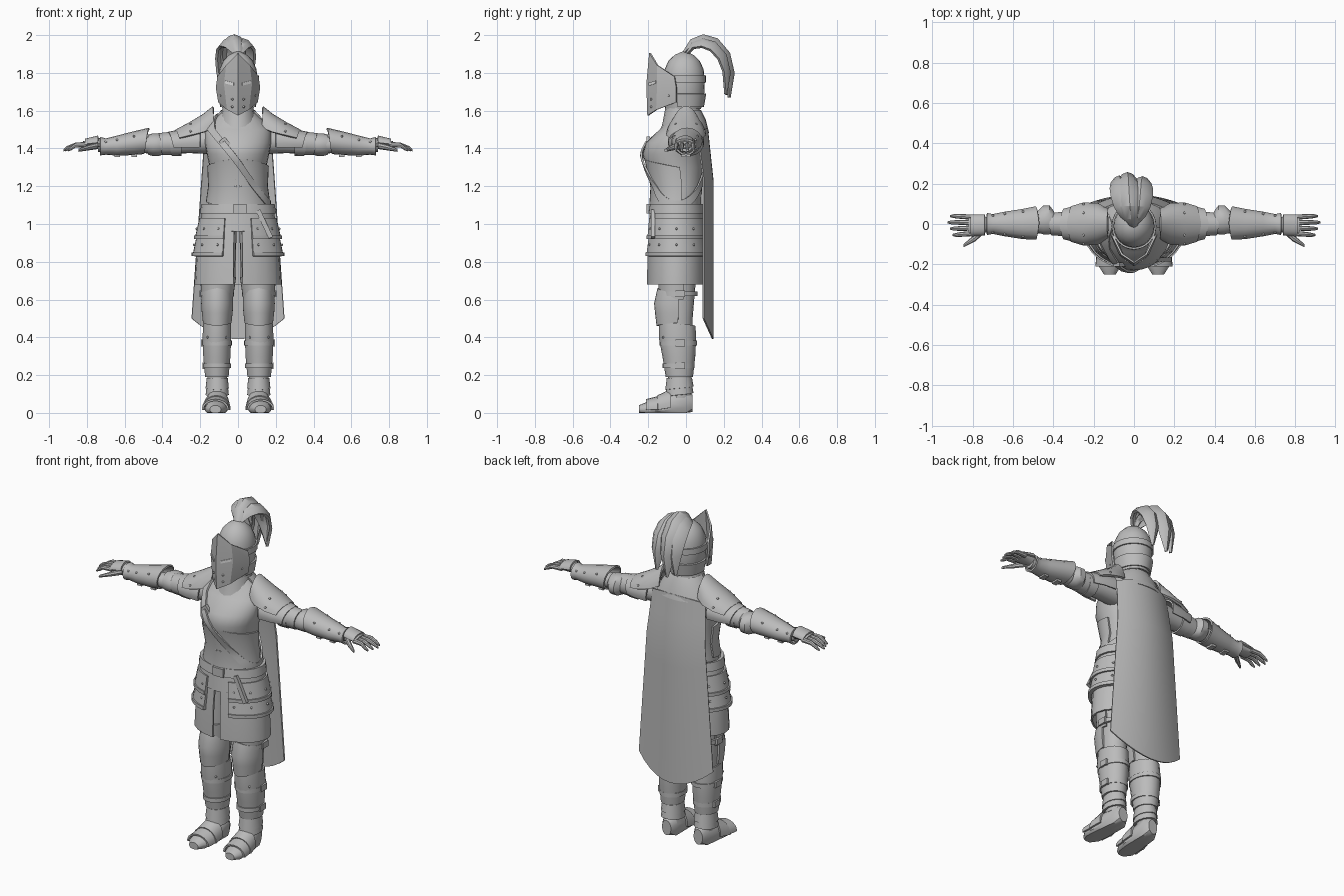
import bpy
import bmesh
from math import cos, sin, radians, sqrt
from mathutils import Matrix, Vector

cube = bpy.data.objects.get("Cube")
if cube:
    bpy.data.objects.remove(cube, do_unlink=True)


def make_material(name, value):
    mat = bpy.data.materials.new(name)
    mat.use_nodes = True
    colour = (value, value, value, 1)
    mat.diffuse_color = colour
    mat.node_tree.nodes["Principled BSDF"].inputs["Base Color"].default_value = colour
    return mat


steel = make_material("grey steel", .5)
pale = make_material("pale slit", .95)


def finish(name, bm, thick=0, mirror=False, mat=steel, angle=35):
    """Turn a bmesh into a shaded object, optionally mirrored and thickened."""
    bmesh.ops.recalc_face_normals(bm, faces=bm.faces)
    mesh = bpy.data.meshes.new(name)
    bm.to_mesh(mesh)
    bm.free()
    mesh.materials.append(mat)
    obj = bpy.data.objects.new(name, mesh)
    bpy.context.collection.objects.link(obj)
    bpy.ops.object.select_all(action='DESELECT')
    obj.select_set(True)
    bpy.context.view_layer.objects.active = obj
    if mirror:
        obj.modifiers.new("Mirror", 'MIRROR')
        bpy.ops.object.modifier_apply(modifier="Mirror")
    if thick:
        solid = obj.modifiers.new("Solidify", 'SOLIDIFY')
        solid.thickness = thick
        solid.offset = 0
        bpy.ops.object.modifier_apply(modifier="Solidify")
    bpy.ops.object.shade_smooth_by_angle(angle=radians(angle))
    return obj


def sheet(name, grid, wrap=False, caps=False, **options):
    """Skin a grid of points."""
    bm = bmesh.new()
    rows = [[bm.verts.new(p) for p in row] for row in grid]
    n = len(rows[0])
    for low, high in zip(rows, rows[1:]):
        for i in range(n if wrap else n - 1):
            j = (i + 1) % n
            bm.faces.new((low[i], low[j], high[j], high[i]))
    if caps:
        bm.faces.new(rows[0])
        bm.faces.new(rows[-1])
    return finish(name, bm, **options)


def ring_point(axis, ring, a, t=0):
    """Point on an elliptical ring: position, two centres, two radii, peak."""
    s, c, d, r, q = ring[:5]
    if len(ring) > 5:
        s += ring[5] * (1 - abs(2 * t - 1))
    u, w = c + r * cos(radians(a)), d + q * sin(radians(a))
    x, y, z = {'z': (u, w, s), 'x': (s, u, w), 'y': (u, s, w)}[axis]
    return Vector((x, y, max(z, 0)))


def shell(name, rings, axis='z', start=90, end=450, n=20, thick=.01, **options):
    full = end - start >= 360
    grid = [[ring_point(axis, ring, start + (end - start) * i / n, i / n)
             for i in range(n if full else n + 1)] for ring in rings]
    return sheet(name, grid, wrap=full, caps=full and not thick, thick=thick, **options)


def solid(name, rings, axis='z', **options):
    return shell(name, rings, axis, thick=0, **options)


def box(name, centre, size, turn=0, **options):
    bm = bmesh.new()
    place = Matrix.Translation(centre) @ Matrix.Rotation(radians(turn), 4, 'Y')
    bmesh.ops.create_cube(bm, size=1, matrix=place @ Matrix.Diagonal((*size, 1)))
    return finish(name, bm, **options)


def rivets(name, points, mirror=True):
    bm = bmesh.new()
    for p in points:
        bmesh.ops.create_icosphere(bm, subdivisions=1, radius=.007, matrix=Matrix.Translation(p))
    return finish(name, bm, mirror=mirror, angle=60)


def grown(ring, amount):
    return (*ring[:3], ring[3] + amount, ring[4] + amount, *ring[5:])


# Torso: breastplate, belly plate, gorget
torso = [(1.06, 0, -.05, .16, .13), (1.12, 0, -.05, .157, .132), (1.2, 0, -.045, .145, .13),
         (1.3, 0, -.06, .15, .148), (1.37, 0, -.075, .165, .155), (1.43, 0, -.065, .175, .148),
         (1.5, 0, -.03, .175, .11), (1.55, 0, -.01, .13, .085), (1.6, 0, -.01, .075, .07)]
solid("breastplate", torso, n=28)
belly = [grown(ring, .008) for ring in torso[1:4]]
belly[0] += (-.03,)
belly[2] += (.05,)
shell("belly_plate", belly, start=170, end=370)
shell("gorget", [(1.5, 0, -.02, .11, .125, -.05), (1.55, 0, -.02, .09, .1, -.02),
                 (1.64, 0, -.02, .072, .08)], n=16)
rivets("breastplate_rivets", [(.012, -.19, 1.24), (.012, -.185, 1.2)])


def torso_at(z):
    for low, high in zip(torso, torso[1:]):
        if low[0] <= z <= high[0]:
            f = (z - low[0]) / (high[0] - low[0])
            return [p + (q - p) * f for p, q in zip(low, high)]
    return torso[0]


# Diagonal chest strap and its buckle
def strap_point(a, lift):
    z = 1.325 - .23 * cos(radians(a)) + lift
    return ring_point('z', grown(torso_at(z), .012), a)


sheet("chest_strap", [[strap_point(i * 10, lift) for i in range(36)]
                      for lift in (-.028, 0, .028)], wrap=True, thick=.01)
box("strap_buckle", (-.07, -.2, 1.43), (.05, .02, .04), turn=50)

# Belt and layered hip armour
shell("belt", [(1.055, 0, -.05, .193, .143), (1.105, 0, -.05, .185, .137)], thick=.018)
box("belt_buckle", (.01, -.198, 1.08), (.07, .02, .05))
shell("waist_plate", [(.99, 0, -.05, .2, .146, -.03), (1.06, 0, -.05, .186, .137)])
for i, (top, height, radius) in enumerate([(1.03, .11, .198), (.95, .12, .21)]):
    lower = (top - height, 0, -.05, radius + .025, .158 + i * .006)
    shell(f"hip_plate_{i + 1}", [lower, (top, 0, -.05, radius, .147)],
          start=-70, end=78, n=12, thick=.014, mirror=True)
    shell(f"hip_plate_trim_{i + 1}", [lower, (lower[0] + .02, *lower[1:])],
          start=-70, end=78, n=12, thick=.022, mirror=True)
    rivets(f"hip_rivets_{i + 1}", [ring_point('z', grown((top - height / 2, *lower[1:]), -.003), a)
                                   for a in (-62, -35, 0, 35)])
box("hanging_strap", (.14, -.175, 1.0), (.025, .02, .16), turn=-25)
shell("cloth_skirt", [(.68, 0, -.05, .226, .152), (.85, 0, -.05, .216, .15),
                      (1.02, 0, -.05, .185, .135)],
      start=-84, end=90, n=10, mirror=True)

# Legs: padding, thigh guard, knee guard, greave, ankle bands
solid("leg_padding", [(.08, .11, -.03, .045, .055), (.3, .11, -.035, .06, .07),
                      (.5, .11, -.04, .068, .075), (.7, .1, -.04, .085, .092),
                      (.98, .095, -.04, .088, .1)], mirror=True)
shell("thigh_guard", [(.6, .11, -.045, .078, .09), (.72, .105, -.045, .09, .1)],
      start=160, end=380, mirror=True)
shell("knee_guard", [(.48, .11, -.05, .07, .1, -.02), (.53, .11, -.05, .076, .108),
                     (.58, .11, -.05, .079, .113), (.63, .11, -.05, .074, .095, .03)],
      start=175, end=365, n=14, thick=.012, mirror=True)
greave = [(.19, .112, -.035, .056, .065), (.3, .112, -.038, .066, .08),
          (.4, .112, -.045, .07, .092), (.46, .11, -.047, .068, .09, .025)]
shell("greave", greave, n=18, thick=.014, mirror=True)
rivets("greave_rivets", [ring_point('z', grown(greave[2], .006), a) for a in (-130, -50)])
for z, width, depth in [(.63, .082, .094), (.37, .073, .092), (.25, .066, .078)]:
    shell("leg_strap", [(z - .012, .111, -.04, width, depth), (z + .012, .111, -.04, width, depth)],
          thick=.014, mirror=True)
    box("leg_buckle", (.113 + width, -.03, z), (.02, .05, .035), mirror=True)
for z in (.13, .165):
    shell("ankle_band", [(z - .025, .11, -.035, .058, .07, -.02), (z + .02, .11, -.035, .052, .062)],
          n=14, mirror=True)

# Feet: boot and overlapping toe plates
boot = [(.035, .105, .05, .03, .045), (0, .105, .05, .05, .085), (-.08, .11, .035, .055, .08),
        (-.15, .115, .022, .06, .055), (-.21, .12, .02, .056, .037), (-.25, .12, .018, .03, .022)]
solid("boot", boot, 'y', n=14, mirror=True)
for ring, after in zip(boot[2:], boot[3:5]):
    shell("toe_plate", [grown(ring, .006), grown(after, .011)], 'y',
          start=-5, end=185, n=10, mirror=True)

# Arms: padding, cuffs, elbow, bracer
solid("arm_padding", [(.14, 0, 1.44, .07, .07), (.25, 0, 1.43, .058, .055),
                      (.4, 0, 1.42, .05, .048), (.74, 0, 1.412, .033, .03)], 'x', mirror=True)
for x, radius in [(.3, .062), (.35, .057)]:
    shell("upper_arm_cuff", [(x, 0, 1.427, radius, radius), (x + .05, 0, 1.423, radius - .005, radius - .004, .02)],
          'x', start=-90, end=270, n=14, mirror=True)
shell("elbow_guard", [(.4, .01, 1.42, .05, .048), (.42, .02, 1.42, .068, .055),
                      (.45, .02, 1.42, .068, .055), (.475, .01, 1.42, .05, .048)],
      'x', n=14, mirror=True)
bracer = [(.5, .005, 1.44, .078, .065, -.03), (.55, 0, 1.428, .07, .058),
          (.64, 0, 1.415, .056, .048), (.7, 0, 1.41, .044, .038), (.73, 0, 1.412, .05, .044)]
shell("bracer", bracer, 'x', start=-90, end=270, n=16, mirror=True)
rivets("bracer_rivets", [ring_point('x', grown(ring, .005), a)
                         for ring in bracer[1:4] for a in (35, 145)])
for x in (.55, .64):
    box("bracer_buckle", (x, 0, 1.368), (.03, .045, .025), mirror=True)

# Hands: palm, four fingers, thumb
solid("palm", [(.71, 0, 1.42, .032, .028), (.75, -.005, 1.43, .043, .03),
               (.82, -.007, 1.42, .046, .018)], 'x', n=12, mirror=True)
shell("knuckle_plate", [(.74, -.005, 1.43, .047, .034), (.81, -.007, 1.422, .05, .024)],
      'x', start=0, end=180, n=10, mirror=True)
for i in range(4):
    y = .034 - i * .027
    tip = .925 - .012 * abs(i - 1)
    solid(f"finger_{i + 1}", [(.8, y, 1.42, .013, .015), (.86, y * 1.1, 1.418, .012, .013),
                              (tip - .02, y * 1.15, 1.402, .01, .011), (tip, y * 1.15, 1.39, .005, .006)],
          'x', n=8, mirror=True)
solid("thumb", [(.74, -.025, 1.415, .02, .018), (.79, -.07, 1.405, .018, .015),
                (.845, -.107, 1.39, .008, .008)], 'x', n=8, mirror=True)

# Shoulder guards
guard = [(.13, 0, 1.47, .072, .148), (.18, 0, 1.455, .1, .122),
         (.25, 0, 1.445, .104, .09), (.31, 0, 1.44, .085, .052, .02)]
shell("shoulder_guard", guard, 'x', start=15, end=165, n=14, thick=.014, mirror=True)
shell("shoulder_lower_plate", [(.2, 0, 1.435, .092, .08), (.28, 0, 1.43, .088, .07),
                               (.34, 0, 1.425, .072, .058, .03)],
      'x', start=-20, end=200, n=14, mirror=True)
rivets("shoulder_rivets", [ring_point('x', grown(guard[2], .007), a) for a in (28, 60, 120, 152)])

# Helmet: skull, brow band, pointed visor with eye slits
skull = [(1.61, 0, -.015, .082, .095), (1.68, 0, -.012, .096, .108), (1.76, 0, -.01, .104, .11),
         (1.82, 0, -.01, .098, .103), (1.865, 0, -.01, .078, .082), (1.895, 0, -.01, .048, .05),
         (1.912, 0, -.01, .012, .012)]
solid("helmet", skull, n=24)
shell("helmet_band", [(1.75, 0, -.01, .106, .112), (1.785, 0, -.01, .105, .111)], n=24)
shell("helmet_neck_guard", [(1.62, 0, -.01, .09, .1), (1.69, 0, -.01, .101, .112)],
      start=-20, end=200, n=14)
sheet("visor", [[(0, -.19, 1.905), (.06, -.15, 1.84), (.105, -.06, 1.78)],
                [(0, -.205, 1.74), (.07, -.15, 1.74), (.113, -.05, 1.72)],
                [(0, -.2, 1.575), (.055, -.155, 1.605), (.1, -.05, 1.645)]],
      thick=.01, mirror=True, angle=15)
sheet("eye_slit", [[(x, -.214 + x * .79, z + x * .25) for x in (.022, .068)] for z in (1.727, 1.742)],
      thick=.004, mirror=True, mat=pale)
rivets("visor_rivets", [(.03, -.185, 1.66), (.06, -.148, 1.67), (.09, -.09, 1.68), (.03, -.185, 1.62)])


# Plume of three drooping feathers
def feather(name, offset, width, scale):
    path = [(-.01, 1.9, .2), (.03, 1.965, .6), (.09, 1.99, .9), (.16, 1.97, 1),
            (.22, 1.9, .95), (.243, 1.8, .7), (.222, 1.675, .06)]
    hub = Vector((.07, 1.82))
    grid = []
    for i, (y, z, w) in enumerate(path):
        out = Vector((y, z)) - hub
        lean = offset * sqrt(i / 6)
        row = []
        for k in (-1, -.5, 0, .5, 1):
            p = hub + out * scale * (1 - .28 * w * k * k)
            row.append((lean + width * w * k, p.x, p.y))
        grid.append(row)
    sheet(name, grid, thick=.016)


feather("plume_centre", -.035, .062, 1.04)
feather("plume_right", -.08, .052, .94)
feather("plume_left", .045, .055, .92)

# Cape and shoulder drape
cape = []
for i in range(9):
    t = i / 8
    cape.append([((.175 + .07 * t) * u, .112 + .03 * min(1, 4 * t) - .05 * u * u,
                  1.51 - 1.12 * t + (.11 * t - .03 * (1 - t)) * u * u)
                 for u in (k / 5 - 1 for k in range(11))])
sheet("cape", cape, thick=.008)
shell("cape_collar", [(1.48, 0, 0, .17, .118), (1.55, 0, 0, .13, .1), (1.6, 0, -.01, .085, .085)],
      start=-10, end=190, n=14)
